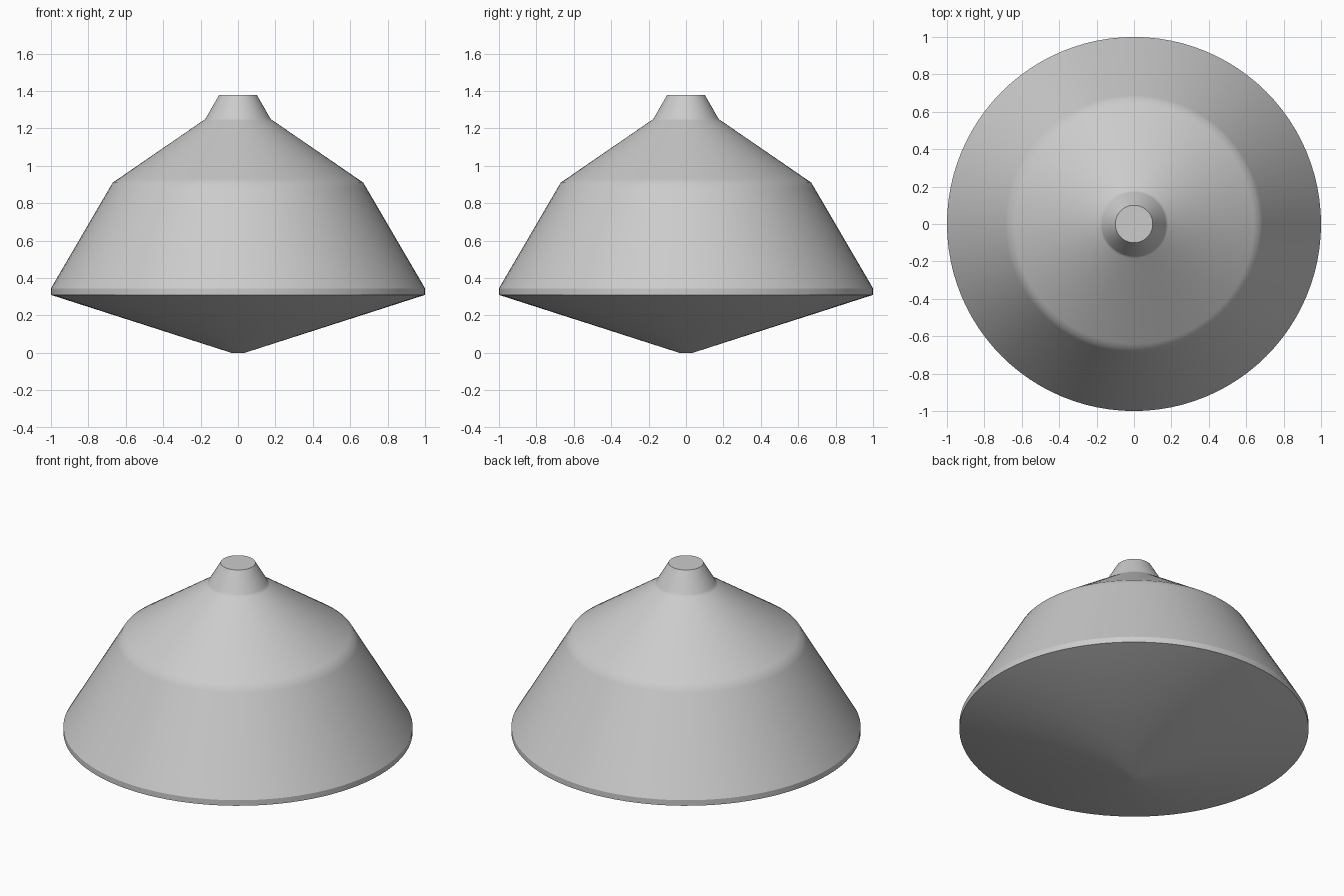
import bpy, bmesh, math
from mathutils import Vector

cube = bpy.data.objects.get("Cube")
if cube:
    bpy.data.objects.remove(cube, do_unlink=True)

SEGMENTS = 96

grey = bpy.data.materials.new("plain_grey")
grey.use_nodes = True
colour = (0.6, 0.6, 0.6, 1)
grey.diffuse_color = colour
grey.node_tree.nodes["Principled BSDF"].inputs["Base Color"].default_value = colour

# Outline from the bottom tip to the top: radius, height, support loop distance
outline = [(0.035, 0, 0), (1, 0.31, 0), (1, 0.345, 0),
           (0.67, 0.91, 0.035), (0.175, 1.25, 0.01), (0.1, 1.38, 0)]

# Support loops keep the soft shading close to the shoulder and neck
profile = []
for i, (r, z, gap) in enumerate(outline):
    p = Vector((r, z))
    if gap:
        before, after = (Vector(outline[k][:2]) for k in (i - 1, i + 1))
        profile += [p + (before - p).normalized() * gap, p,
                    p + (after - p).normalized() * gap]
    else:
        profile.append(p)

# Turned body with closed ends
bm = bmesh.new()
rings = []
for r, z in profile:
    angles = [math.tau * k / SEGMENTS for k in range(SEGMENTS)]
    rings.append([bm.verts.new((r * math.cos(a), r * math.sin(a), z)) for a in angles])
for low, high in zip(rings, rings[1:]):
    for k in range(SEGMENTS):
        n = (k + 1) % SEGMENTS
        bm.faces.new((low[k], low[n], high[n], high[k]))
bm.faces.new(rings[0][::-1])
bm.faces.new(rings[-1])
mesh = bpy.data.meshes.new("lamp_shade")
bm.to_mesh(mesh)
bm.free()
mesh.materials.append(grey)
shade = bpy.data.objects.new("lamp_shade", mesh)
bpy.context.collection.objects.link(shade)

# Smooth sides, crisp rim and caps
bpy.ops.object.select_all(action="DESELECT")
shade.select_set(True)
bpy.context.view_layer.objects.active = shade
bpy.ops.object.shade_smooth_by_angle(angle=math.radians(28))
